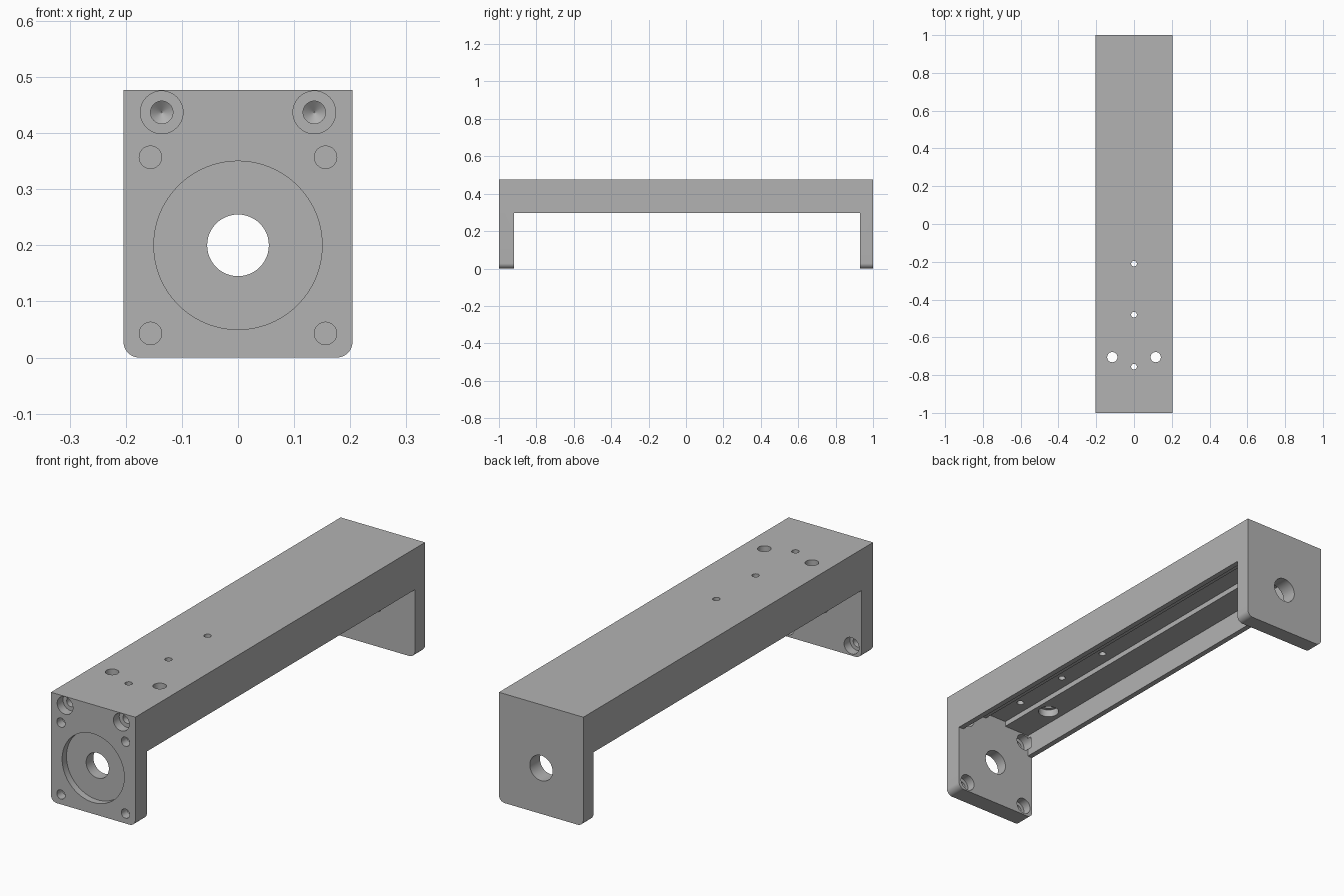
import bpy, bmesh, math
from mathutils import Matrix, Vector

cube = bpy.data.objects.get("Cube")
if cube:
    bpy.data.objects.remove(cube, do_unlink=True)

HALF_W, HEIGHT, CORNER = 0.204, 0.477, 0.028
FRONT_IN, BACK_IN = -0.92, 0.93      # inner faces of the two end plates
BORE_Z = 0.2

metal = bpy.data.materials.new("machined grey")
metal.use_nodes = True
GREY = (0.45, 0.45, 0.45, 1)
metal.diffuse_color = GREY
metal.node_tree.nodes["Principled BSDF"].inputs["Base Color"].default_value = GREY


def make_object(name, bm):
    bmesh.ops.recalc_face_normals(bm, faces=bm.faces)
    mesh = bpy.data.meshes.new(name)
    bm.to_mesh(mesh)
    bm.free()
    mesh.materials.append(metal)
    obj = bpy.data.objects.new(name, mesh)
    bpy.context.collection.objects.link(obj)
    return obj


def prism(name, profile, y0, y1):
    """Extrude an x-z profile along y."""
    bm = bmesh.new()
    face = bm.faces.new([bm.verts.new((x, y0, z)) for x, z in profile])
    ext = bmesh.ops.extrude_face_region(bm, geom=[face])
    verts = [v for v in ext["geom"] if isinstance(v, bmesh.types.BMVert)]
    bmesh.ops.translate(bm, verts=verts, vec=(0, y1 - y0, 0))
    return make_object(name, bm)


def drill(start, end, radius, tip_radius=None, sides=48):
    """Round cutter between two points."""
    a, b = Vector(start), Vector(end)
    turn = (b - a).to_track_quat('Z', 'Y').to_matrix().to_4x4()
    bm = bmesh.new()
    bmesh.ops.create_cone(
        bm, cap_ends=True, segments=sides, radius1=radius,
        radius2=radius if tip_radius is None else tip_radius,
        depth=(b - a).length, matrix=Matrix.Translation((a + b) / 2) @ turn)
    return make_object("cutter", bm)


def cut(cutter):
    mod = body.modifiers.new("cut", 'BOOLEAN')
    mod.operation, mod.solver, mod.object = 'DIFFERENCE', 'EXACT', cutter
    bpy.context.view_layer.objects.active = body
    bpy.ops.object.modifier_apply(modifier=mod.name)
    bpy.data.objects.remove(cutter, do_unlink=True)


def mirrored(half):
    return half + [(-x, z) for x, z in reversed(half)]


# Bracket block with rounded lower corners
arc = [(HALF_W - CORNER + CORNER * math.sin(t), CORNER - CORNER * math.cos(t))
       for t in (math.radians(90 * i / 10) for i in range(11))]
body = prism("bracket_body", mirrored(arc + [(HALF_W, HEIGHT)]), -1, 1)

# Opening between the plates, with the stepped channel under the beam
opening = [(0.3, -0.1), (0.3, 0.297), (0.18, 0.297), (0.18, 0.397),
           (0.054, 0.397), (0.054, 0.42)]
cut(prism("cutter", mirrored(opening), FRONT_IN, BACK_IN))

# Main bore through both plates and the shallow round seat in front
cut(drill((0, -1.1, BORE_Z), (0, 1.1, BORE_Z), 0.055))
cut(drill((0, -1.1, BORE_Z), (0, -0.97, BORE_Z), 0.15, sides=96))

for side in (-1, 1):
    # Plate screw holes, counterbored from inside
    for z in (0.043, 0.357):
        x = side * 0.156
        cut(drill((x, -1.1, z), (x, -0.9, z), 0.02))
        cut(drill((x, -0.96, z), (x, -0.9, z), 0.036))
    # Blind counterbored holes in the beam end
    x, z = side * 0.136, 0.437
    cut(drill((x, -1.1, z), (x, -0.96, z), 0.038))
    cut(drill((x, -1.05, z), (x, -0.86, z), 0.02))
    cut(drill((x, -0.86, z), (x, -0.845, z), 0.02, tip_radius=0.001))
    # Mounting holes in the top, counterbored from below
    x, y = side * 0.115, -0.705
    cut(drill((x, y, 0.35), (x, y, 0.5), 0.027))
    cut(drill((x, y, 0.35), (x, y, 0.43), 0.043))

# Small holes along the centre line
for y in (-0.755, -0.48, -0.21):
    cut(drill((0, y, 0.38), (0, y, 0.5), 0.015, sides=32))

# Smooth the rounds, keep machined edges sharp
bpy.ops.object.select_all(action='DESELECT')
body.select_set(True)
bpy.context.view_layer.objects.active = body
bpy.ops.object.shade_smooth_by_angle(angle=math.radians(25))
